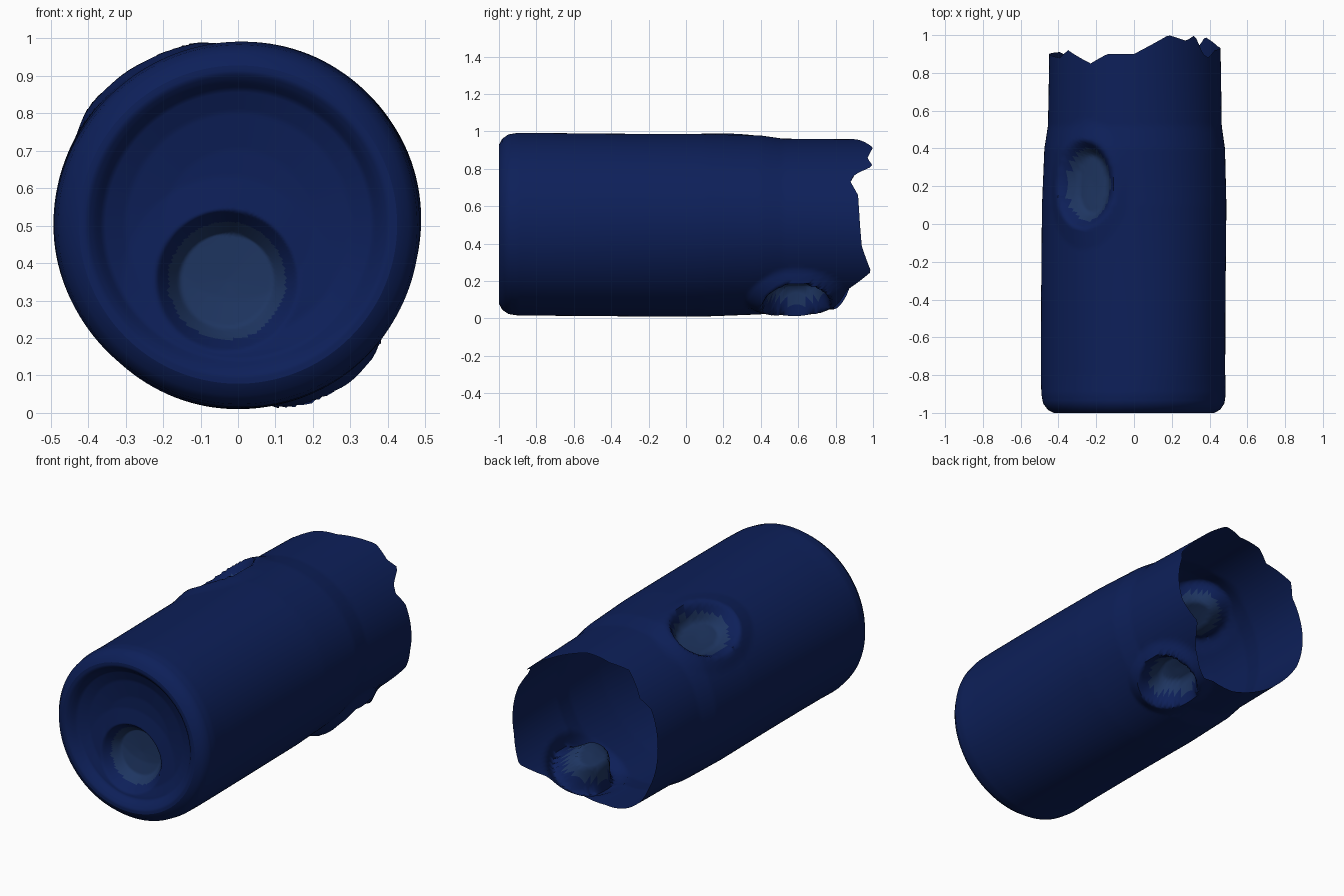
import bpy, bmesh
from math import sin, cos, pi, radians, hypot

if "Cube" in bpy.data.objects:
    bpy.data.objects.remove(bpy.data.objects["Cube"])

CZ = 0.503      # height of the tube axis
SEG = 144


def material(name, rgb):
    m = bpy.data.materials.new(name)
    m.diffuse_color = (*rgb, 1)
    m.use_nodes = True
    m.node_tree.nodes["Principled BSDF"].inputs["Base Color"].default_value = m.diffuse_color
    return m


blue = material("dark_blue", (0.004, 0.014, 0.1))
pale = material("worn_blue", (0.013, 0.036, 0.12))


def lerp(table, t):
    for (a, va), (b, vb) in zip(table, table[1:]):
        if t <= b:
            return va + (vb - va) * max(0, (t - a) / (b - a))
    return table[-1][1]


def dent(d, depth, lip):
    """Offset along the surface normal: a flat-floored cup with a raised lip."""
    return lerp([(0, -depth), (.68, -depth * .92), (1.02, lip), (1.12, lip * .8), (1.5, 0)], d)


def grid_object(name, rows, cols, point, worn):
    bm = bmesh.new()
    g = [[bm.verts.new(point(i, j)) for j in range(cols)] for i in range(rows)]
    for i in range(rows - 1):
        for j in range(cols):
            k = (j + 1) % cols
            f = bm.faces.new((g[i][j], g[i][k], g[i + 1][k], g[i + 1][j]))
            f.material_index = int(worn(i + 0.5, j + 0.5))
    bmesh.ops.remove_doubles(bm, verts=bm.verts, dist=1e-5)
    me = bpy.data.meshes.new(name)
    bm.to_mesh(me)
    bm.free()
    ob = bpy.data.objects.new(name, me)
    bpy.context.collection.objects.link(ob)
    me.materials.append(blue)
    me.materials.append(pale)
    bpy.ops.object.select_all(action='DESELECT')
    ob.select_set(True)
    bpy.context.view_layer.objects.active = ob
    bpy.ops.object.shade_smooth_by_angle(angle=radians(65))
    return ob


# Tube: radius along y, and the torn back edge by angle (0 = +x, 90 = up)
RADIUS = [(-1, .425), (-.985, .455), (-.95, .48), (-.9, .488), (.1, .488),
          (.4, .478), (.52, .46), (1, .452)]
TEAR = [(0, .93), (20, .92), (30, .88), (36, .9), (44, 1.0), (52, .97), (66, 1.0),
        (90, .9), (108, .9), (120, .85), (140, .92), (150, .88), (180, .9),
        (210, .91), (235, .86), (265, .79), (290, .79), (310, .87),
        (326, .99), (345, .94), (360, .93)]
# Dents: angle, y, half arc, half length, depth, lip
DENTS = [(123, .21, .17, .23, .09, .016), (-59, .59, .155, .18, .11, .045)]
ROWS = 130


def tube_coords(i, j):
    a = 360 * j / SEG
    # close rows at the rounded front edge, even rows after it
    if i < 6:
        y = -1 + 0.1 * i / 6
    else:
        y = -0.9 + (lerp(TEAR, a % 360) + 0.9) * (i - 6) / (ROWS - 7)
    return a, y


def dent_distance(a, y, d):
    da = (a - d[0] + 180) % 360 - 180
    return hypot(radians(da) * 0.49 / d[2], (y - d[1]) / d[3])


def tube_point(i, j):
    a, y = tube_coords(i, j)
    r = lerp(RADIUS, y)
    fade = min(1, (y + 1) / 0.2)
    r += fade * 0.005 * sin(3 * radians(a) + 2 * y)
    for d in DENTS:
        r += dent(dent_distance(a, y, d), d[4], d[5])
    return r * cos(radians(a)), y, CZ + r * sin(radians(a))


def tube_worn(i, j):
    a, y = tube_coords(i, j)
    return any(dent_distance(a, y, d) < 0.85 for d in DENTS)


grid_object("tube_shell", ROWS, SEG, tube_point, tube_worn)

# Front cap: rounded rim, sloped recess and an off-centre round dent
CAP = [(0, -.91), (.2, -.915), (.3, -.93), (.36, -.955), (.385, -.985), (.405, -1), (.425, -1)]
CAP_ROWS = 60
CAP_R = 0.425


def cap_coords(i, j):
    r, a = CAP_R * i / (CAP_ROWS - 1), 2 * pi * j / SEG
    return r, r * cos(a), r * sin(a)


def cap_distance(x, z):
    return hypot(x + 0.03, z + 0.15) / 0.185


def cap_point(i, j):
    r, x, z = cap_coords(i, j)
    y = lerp(CAP, r) - dent(cap_distance(x, z), 0.08, 0.012) * min(1, (CAP_R - r) / 0.08)
    return x, y, CZ + z


def cap_worn(i, j):
    r, x, z = cap_coords(i, j)
    return cap_distance(x, z) < 0.85


grid_object("front_cap", CAP_ROWS, SEG, cap_point, cap_worn)
